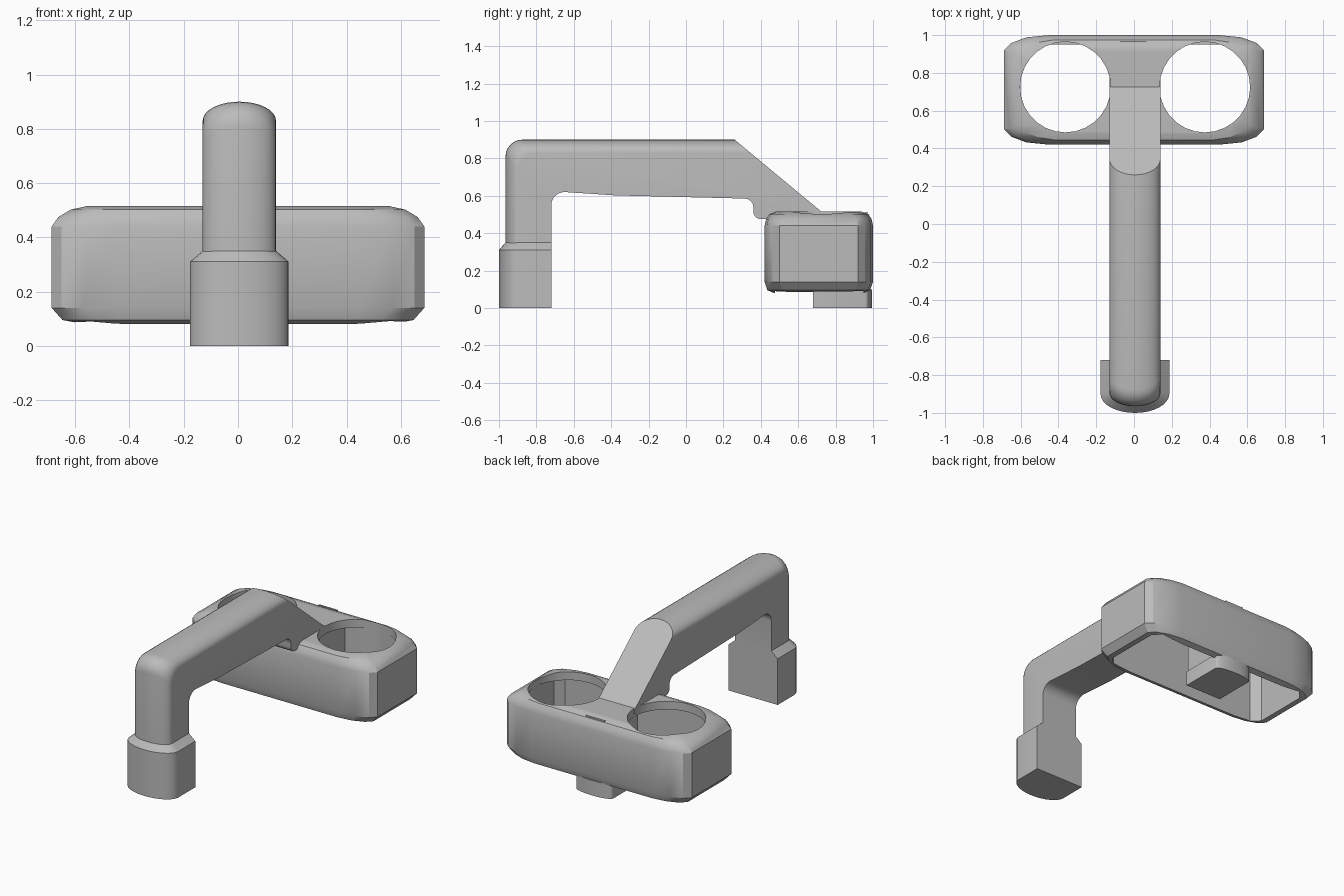
import bpy, bmesh, math

if "Cube" in bpy.data.objects:
    bpy.data.objects.remove(bpy.data.objects["Cube"])

CX = 0.005  # the arm and feet sit a hair right of centre

grey = bpy.data.materials.new("plain_grey")
grey.diffuse_color = (0.5, 0.5, 0.5, 1)
grey.use_nodes = True
grey.node_tree.nodes["Principled BSDF"].inputs["Base Color"].default_value = grey.diffuse_color


def loft(name, rings):
    """Solid from a stack of rings with equal point counts."""
    bm = bmesh.new()
    vs = [[bm.verts.new(p) for p in r] for r in rings]
    n = len(rings[0])
    for a, b in zip(vs, vs[1:]):
        for i in range(n):
            j = (i + 1) % n
            bm.faces.new((a[i], a[j], b[j], b[i]))
    bm.faces.new(vs[0][::-1])
    bm.faces.new(vs[-1])
    bmesh.ops.recalc_face_normals(bm, faces=bm.faces[:])
    me = bpy.data.meshes.new(name)
    bm.to_mesh(me)
    bm.free()
    ob = bpy.data.objects.new(name, me)
    bpy.context.collection.objects.link(ob)
    me.materials.append(grey)
    return ob


def smooth(ob, deg=30):
    bpy.ops.object.select_all(action='DESELECT')
    ob.select_set(True)
    bpy.context.view_layer.objects.active = ob
    bpy.ops.object.shade_smooth_by_angle(angle=math.radians(deg))


def cut(ob, cutter):
    m = ob.modifiers.new("cut", 'BOOLEAN')
    m.operation = 'DIFFERENCE'
    m.solver = 'EXACT'
    m.object = cutter
    bpy.context.view_layer.objects.active = ob
    bpy.ops.object.modifier_apply(modifier=m.name)
    bpy.data.objects.remove(cutter)


def arc(cy, cz, r, a0, a1, n=6):
    return [(cy + r * math.cos(math.radians(a0 + (a1 - a0) * i / n)),
             cz + r * math.sin(math.radians(a0 + (a1 - a0) * i / n))) for i in range(n + 1)]


# arm: side profile lofted across its width, crowned on the outer side
def arm_profile(d):
    top, front = 0.9 - d, -0.965 + d
    slope_y = 0.26 + d * 0.47 / 0.39
    pts = [(front, 0.33)]
    pts += arc(front + 0.09, top - 0.09, 0.09, 180, 90)
    pts += [(slope_y, top), (0.73, 0.51), (0.73, 0.48), (0.42, 0.475)]
    pts += arc(0.40, 0.515, 0.04, 270, 180, 4)
    pts += arc(0.315, 0.54, 0.045, 0, 90, 4)
    pts += [(-0.38, 0.602)]
    pts += arc(-0.65, 0.55, 0.07, 90, 180)
    pts += [(-0.72, 0.33)]
    return pts


sections = []
for i in range(17):
    t = math.radians(-90 + 180 * i / 16)
    d = 0.07 * (1 - math.cos(t))
    sections.append([(CX + 0.135 * math.sin(t), y, z) for y, z in arm_profile(d)])
smooth(loft("arm", sections))


# front foot: bowed plan outline, chamfered up to the post
def bowed(hw, back, side, tip, z):
    pts = [(CX - hw, back, z)]
    for i in range(17):
        t = math.radians(-90 + 180 * i / 16)
        pts.append((CX + hw * math.sin(t), side + (tip - side) * math.cos(t), z))
    return pts + [(CX + hw, back, z)]


smooth(loft("front_foot", [bowed(0.182, -0.72, -0.90, -1.0, 0),
                           bowed(0.182, -0.72, -0.90, -1.0, 0.31),
                           bowed(0.135, -0.72, -0.89, -0.965, 0.35)]))

# rear foot: block hanging through the open housing
smooth(loft("rear_foot", [bowed(0.135, 0.68, 0.96, 0.995, z) for z in (0, 0.1)]))
smooth(loft("rear_foot_core", [[(CX + a * 0.125, y, z) for a, y in
                               ((-1, 0.68), (1, 0.68), (1, 0.96), (-1, 0.96))]
                              for z in (0.05, 0.49)]))


# housing: rounded box made of stacked plan outlines
def plan(ix, iy, z):
    quarter = [(0.687, 0.21), (0.65, 0.248), (0.57, 0.278), (0.45, 0.29)]
    q = [(x - ix * (1 if k < 3 else 0.4), y - iy) for k, (x, y) in enumerate(quarter)]
    pts = q + [(-x, y) for x, y in q[::-1]] + [(-x, -y) for x, y in q] \
        + [(x, -y) for x, y in q[::-1]]
    return [(x, y + 0.71, z) for x, y in pts]


housing = loft("housing", [plan(0.12, 0.05, 0.08), plan(0.04, 0.015, 0.095), plan(0, 0, 0.14),
                           plan(0, 0, 0.44), plan(0.025, 0.008, 0.475),
                           plan(0.07, 0.025, 0.502), plan(0.13, 0.06, 0.515)])

# hollow underside
c = 0.05
x0, x1, y0, y1 = -0.60, 0.615, 0.475, 0.95
cavity = [(x0 + c, y0), (x1 - c, y0), (x1, y0 + c), (x1, y1 - c),
          (x1 - c, y1), (x0 + c, y1), (x0, y1 - c), (x0, y0 + c)]
cut(housing, loft("cavity_cutter", [[(x, y, z) for x, y in cavity] for z in (-0.1, 0.46)]))

# two round openings in the top
for hx in (-0.363, 0.375):
    ring = [(hx + 0.24 * math.cos(math.tau * i / 28), 0.725 + 0.24 * math.sin(math.tau * i / 28))
            for i in range(28)]
    cut(housing, loft("hole_cutter", [[(x, y, z) for x, y in ring] for z in (0.3, 0.7)]))
smooth(housing, 25)

# small slot rib on top near the back edge
loft("top_rib", [[(x, y, z) for x, y in ((-0.075, 0.96), (0.065, 0.96), (0.065, 0.97), (-0.075, 0.97))]
                 for z in (0.48, 0.513)])
